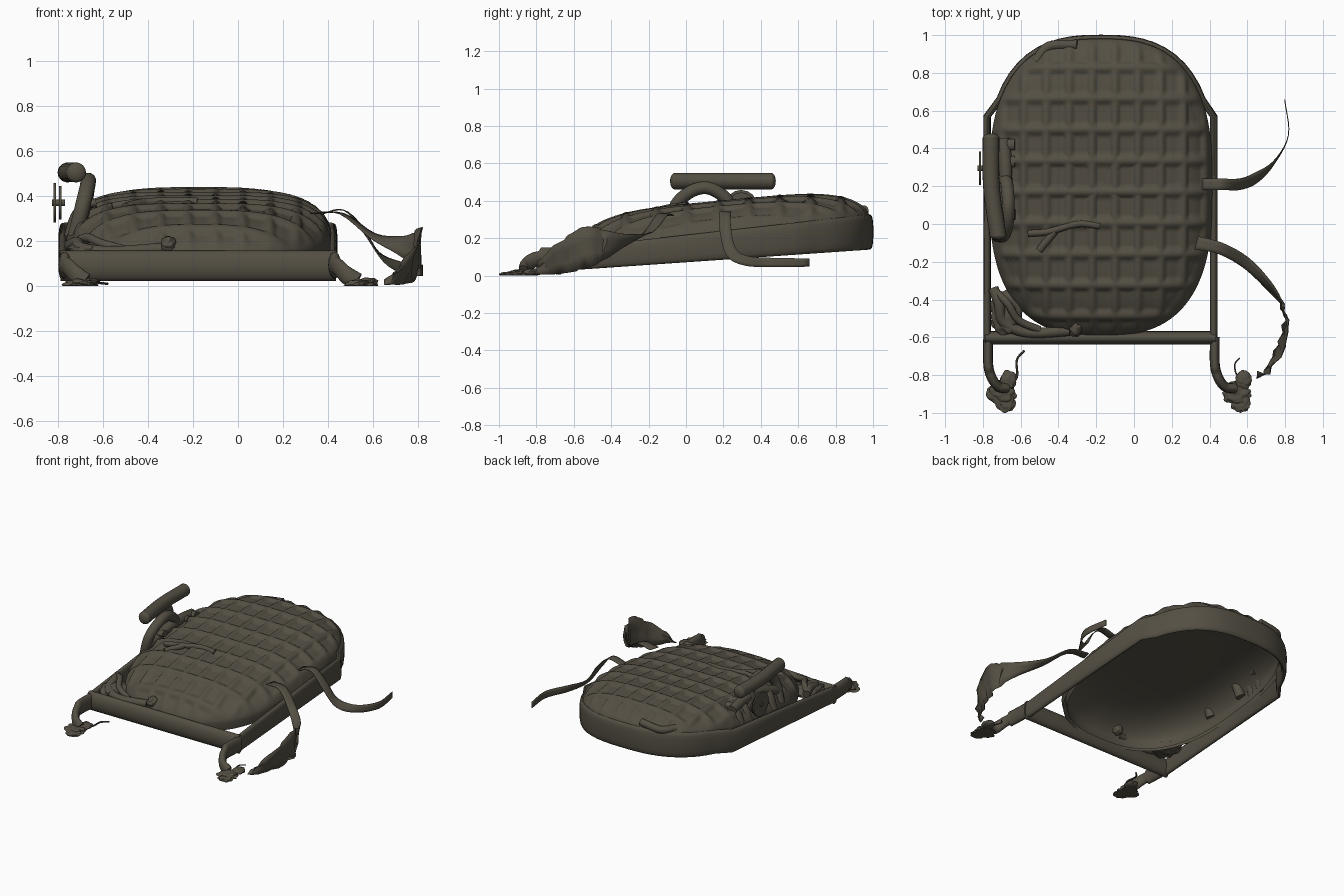
import bpy, bmesh, math, random
from mathutils import Vector, noise

if "Cube" in bpy.data.objects:
    bpy.data.objects.remove(bpy.data.objects["Cube"])

random.seed(4)
olive = bpy.data.materials.new("dark olive fabric")
olive.diffuse_color = (0.088, 0.078, 0.057, 1)
olive.use_nodes = True
olive.node_tree.nodes["Principled BSDF"].inputs["Base Color"].default_value = olive.diffuse_color


def finish(name, bm, angle=50, thickness=0):
    bmesh.ops.recalc_face_normals(bm, faces=bm.faces)
    me = bpy.data.meshes.new(name)
    bm.to_mesh(me)
    bm.free()
    me.materials.append(olive)
    for p in me.polygons:
        p.use_smooth = True
    me.set_sharp_from_angle(angle=math.radians(angle))
    ob = bpy.data.objects.new(name, me)
    bpy.context.collection.objects.link(ob)
    if thickness:
        m = ob.modifiers.new("thickness", 'SOLIDIFY')
        m.thickness = thickness
    return ob


def spline(pts, n):
    """Catmull-Rom resampling, works on vectors of any size"""
    p = [Vector(q) for q in pts]
    p = [p[0] * 2 - p[1]] + p + [p[-1] * 2 - p[-2]]
    out = []
    for i in range(1, len(p) - 2):
        a, b, c, d = p[i - 1:i + 3]
        for k in range(n):
            t = k / n
            out.append((b * 2 + (c - a) * t + (a * 2 - b * 5 + c * 4 - d) * t * t
                        + (b * 3 - a - c * 3 + d) * t ** 3) * 0.5)
    return out + [p[-2]]


def sweep(name, pts, rx, rz=None, ref=(0, 0, 1), smooth=6, sides=14, power=1.0):
    """Tube along a path; rz may be a function of y"""
    pts = spline(pts, smooth) if smooth > 1 else [Vector(p) for p in pts]
    rz = rz or rx
    bm = bmesh.new()
    rings = []
    for i, p in enumerate(pts):
        t = (pts[min(i + 1, len(pts) - 1)] - pts[max(i - 1, 0)]).normalized()
        side = t.cross(Vector(ref)).normalized()
        up = side.cross(t)
        h = rz(p.y) if callable(rz) else rz
        ring = []
        for k in range(sides):
            a = 2 * math.pi * k / sides
            c, s = math.cos(a), math.sin(a)
            q = (p + side * rx * math.copysign(abs(c) ** power, c)
                 + up * h * math.copysign(abs(s) ** power, s))
            q.z = max(q.z, 0.004)
            ring.append(bm.verts.new(q))
        rings.append(ring)
    for a, b in zip(rings, rings[1:]):
        for k in range(sides):
            j = (k + 1) % sides
            bm.faces.new((a[k], a[j], b[j], b[k]))
    bm.faces.new(rings[0])
    bm.faces.new(rings[-1])
    return finish(name, bm)


def ribbon(name, rows, n=5, crumple=lambda i: 0):
    """Strap from rows of centre + half-width vector"""
    bm = bmesh.new()
    prev = None
    for i, v in enumerate(spline(rows, n)):
        c, w = Vector(v[:3]), Vector(v[3:])
        j = crumple(i)
        row = []
        for k in (-1, -0.33, 0.33, 1):
            q = c + w * k + Vector((random.uniform(-j, j), random.uniform(-j, j), 0))
            q.z = max(q.z, 0.006)
            row.append(bm.verts.new(q))
        if prev:
            for k in range(3):
                bm.faces.new((prev[k], prev[k + 1], row[k + 1], row[k]))
        prev = row
    return finish(name, bm, 30, 0.005)


def lump(name, loc, scale, rough=0.0):
    bm = bmesh.new()
    bmesh.ops.create_icosphere(bm, subdivisions=4, radius=1)
    for v in bm.verts:
        d = v.co * (1 + rough * noise.noise(v.co * 2.2 + Vector(loc) * 9))
        v.co = Vector([loc[k] + d[k] * scale[k] for k in range(3)])
        v.co.z = max(v.co.z, 0)
    return finish(name, bm)


# Oval outline and heights shared by shell, liner and frame
CX, CY, N = -0.175, 0.195, 2.7
RINGS, SEGS = 70, 256


def oval(t, a, b):
    c, s = math.cos(t), math.sin(t)
    rho = 1 / (abs(c) ** N + abs(s) ** N) ** (1 / N)
    return a * rho * c, b * rho * s


def rim(y):
    return 0.13 + (y + 0.6) * 0.115


def ridge(u, width):
    d = abs((u + 0.5) % 1 - 0.5)
    return max(0, 1 - (d / width) ** 2)


def dome(name, a, b, drop, quilted):
    """Open-bottomed dome, optionally with a raised webbing grid"""
    bm = bmesh.new()
    centre = bm.verts.new((CX, CY, rim(CY) + 0.176 - drop))
    rad = {centre: 0}
    prev = None
    for i in range(1, RINGS + 2):
        r = 1 - (1 - min(1, i / RINGS)) ** 1.4
        ring = []
        for k in range(SEGS):
            ox, oy = oval(2 * math.pi * k / SEGS, a, b)
            inset = r if i <= RINGS else 0.985
            x, y = CX + ox * inset, CY + oy * inset
            z = rim(y) + (0.18 - 0.02 * y - drop) * max(0, 1 - r ** 4.6) ** 0.6
            if i > RINGS:
                z -= 0.06
            v = bm.verts.new((x, y, z))
            rad[v] = r
            ring.append(v)
        for k in range(SEGS):
            j = (k + 1) % SEGS
            if prev:
                bm.faces.new((prev[k], ring[k], ring[j], prev[j]))
            else:
                bm.faces.new((centre, ring[k], ring[j]))
        prev = ring
    if quilted:
        bm.normal_update()
        moves = []
        for v, r in rad.items():
            across = ridge((v.co.y - 0.005) / 0.165, 0.2)
            down = ridge((v.co.x + 0.1) / 0.122, 0.22)
            fade = min(1, (1 - r) * 14)
            moves.append((v, v.normal * (0.021 * max(across, down * 0.85) - 0.013) * fade))
        for v, d in moves:
            v.co += d
    return finish(name, bm, 70)


dome("quilted_shell", 0.592, 0.787, 0, True)
dome("smooth_liner", 0.565, 0.765, 0.03, False)

# Frame: deep flat hoop, straight rails and a rounded back that rises
low = lambda y: 0.03 + (y + 0.6) * 0.069
high = lambda y: 0.15 + (y + 0.6) * 0.112
arc = [oval(math.radians(28 + 124 * k / 24), 0.592, 0.787) for k in range(25)]
hoop = ([(0.422, -0.62), (0.422, 0), (0.422, 0.57)]
        + [(CX + x, CY + y) for x, y in arc if y > 0.42]
        + [(-0.778, 0.57), (-0.778, 0), (-0.778, -0.62)])
sweep("frame_hoop", [(x, y, (low(y) + high(y)) / 2) for x, y in hoop], 0.02,
      lambda y: (high(y) - low(y)) / 2, smooth=1, sides=16, power=0.75)
sweep("frame_crossbar", [(-0.79, -0.603, 0.09), (0.435, -0.603, 0.09)], 0.036, 0.068, smooth=1, sides=20)

# Front legs with crumpled feet and cords
sweep("left_leg", [(-0.772, -0.6, 0.09), (-0.772, -0.74, 0.095), (-0.755, -0.81, 0.085),
                   (-0.72, -0.86, 0.05), (-0.68, -0.87, 0.02)], 0.026,
      lambda y: 0.058 if y > -0.78 else 0.04)
sweep("right_leg", [(0.428, -0.6, 0.09), (0.428, -0.74, 0.095), (0.445, -0.81, 0.085),
                    (0.48, -0.86, 0.05), (0.53, -0.87, 0.02)], 0.026,
      lambda y: 0.058 if y > -0.78 else 0.04)
for side, x in (("left", -0.70), ("right", 0.545)):
    lump(side + "_foot", (x, -0.895, 0.006), (0.072, 0.06, 0.024), 0.35)
    lump(side + "_toe", (x + 0.02, -0.945, 0.004), (0.05, 0.055, 0.016), 0.3)
    lump(side + "_foot_knot", (x + 0.035, -0.825, 0.018), (0.042, 0.05, 0.02), 0.2)
sweep("left_cord", [(-0.66, -0.85, 0.02), (-0.62, -0.81, 0.02), (-0.62, -0.72, 0.015),
                    (-0.58, -0.67, 0.01)], 0.006, sides=6)
sweep("right_cord", [(0.57, -0.83, 0.02), (0.54, -0.79, 0.02), (0.535, -0.74, 0.015),
                     (0.56, -0.71, 0.01)], 0.004, sides=6)

# Roll with rounded ends and carry handle on the left side
roll = [(-0.757, 0.455, 0.505), (-0.755, 0.2, 0.505), (-0.72, -0.06, 0.505)]
sweep("side_roll", roll, 0.044, sides=18)
for i, p in enumerate((roll[0], roll[-1])):
    lump("roll_end_%d" % (i + 1), p, (0.044, 0.025, 0.044))
sweep("carry_handle", [(-0.725, -0.06, 0.22), (-0.69, -0.06, 0.36), (-0.67, 0.01, 0.44),
                       (-0.665, 0.1, 0.47), (-0.67, 0.18, 0.44), (-0.68, 0.23, 0.38),
                       (-0.72, 0.25, 0.24)], 0.034, ref=(1, 0, 0))
for i, y in enumerate((0.05, 0.33, 0.42)):
    sweep("side_webbing_%d" % (i + 1), [(-0.755, y, 0.22), (-0.725, y, 0.31), (-0.68, y, 0.36),
                                        (-0.63, y, 0.37)], 0.02, 0.03, ref=(0, 1, 0))
sweep("stowed_bundle", [(-0.69, 0.45, 0.35), (-0.68, 0.3, 0.37), (-0.68, 0.12, 0.36),
                        (-0.70, -0.06, 0.31)], 0.034)

# Round buckle plates beside the roll
for i, (x, r) in enumerate(((-0.815, 0.088), (-0.79, 0.075))):
    sweep("buckle_plate_%d" % (i + 1), [(x - 0.005, 0.295, 0.37), (x + 0.005, 0.295, 0.37)],
          r, smooth=1, sides=16)
sweep("buckle_pin", [(-0.828, 0.295, 0.37), (-0.77, 0.295, 0.37)], 0.015, smooth=1)

# Folds and knots lying on the shell
sweep("corner_fold", [(-0.745, -0.34, 0.18), (-0.715, -0.42, 0.19), (-0.69, -0.52, 0.165),
                      (-0.56, -0.575, 0.15), (-0.34, -0.565, 0.165)], 0.028)
sweep("corner_strap", [(-0.73, -0.36, 0.19), (-0.67, -0.42, 0.215), (-0.61, -0.51, 0.19),
                       (-0.5, -0.56, 0.16)], 0.02)
lump("corner_pad", (-0.675, -0.47, 0.15), (0.085, 0.11, 0.045), 0.25)
lump("corner_knot", (-0.31, -0.55, 0.185), (0.035, 0.045, 0.035), 0.2)
sweep("back_fold", [(-0.52, 0.86, 0.33), (-0.45, 0.94, 0.33), (-0.3, 0.95, 0.35)], 0.026)
sweep("centre_fold", [(-0.56, -0.05, 0.355), (-0.45, -0.04, 0.37), (-0.3, 0.0, 0.378),
                      (-0.18, -0.01, 0.375)], 0.018)
sweep("centre_fold_tail", [(-0.42, -0.04, 0.37), (-0.47, -0.1, 0.36), (-0.5, -0.14, 0.35)], 0.02)

# Loose straps on the right side
ribbon("back_strap", [
    (0.36, 0.21, 0.32, 0, 0.03, 0), (0.47, 0.21, 0.34, 0, 0.03, 0),
    (0.56, 0.21, 0.25, 0, 0.03, 0.01), (0.64, 0.24, 0.13, -0.01, 0.025, 0.02),
    (0.74, 0.32, 0.08, 0, 0.01, 0.025), (0.82, 0.47, 0.07, 0, 0, 0.025),
    (0.80, 0.66, 0.07, 0, 0, 0.022)])
ribbon("front_strap", [
    (0.33, -0.10, 0.32, 0.01, 0.035, 0), (0.46, -0.13, 0.32, 0.01, 0.03, 0),
    (0.60, -0.21, 0.22, 0.01, 0.03, 0.01), (0.72, -0.33, 0.18, 0.01, 0.02, 0.04),
    (0.79, -0.43, 0.16, 0, 0.01, 0.08), (0.805, -0.54, 0.15, 0.01, 0, 0.11),
    (0.77, -0.66, 0.10, 0.02, 0, 0.09), (0.70, -0.79, 0.04, 0.01, 0, 0.035),
    (0.65, -0.80, 0.02, 0, 0.02, 0.01)], 4, lambda i: 0.014 if 15 < i < 29 else 0)
